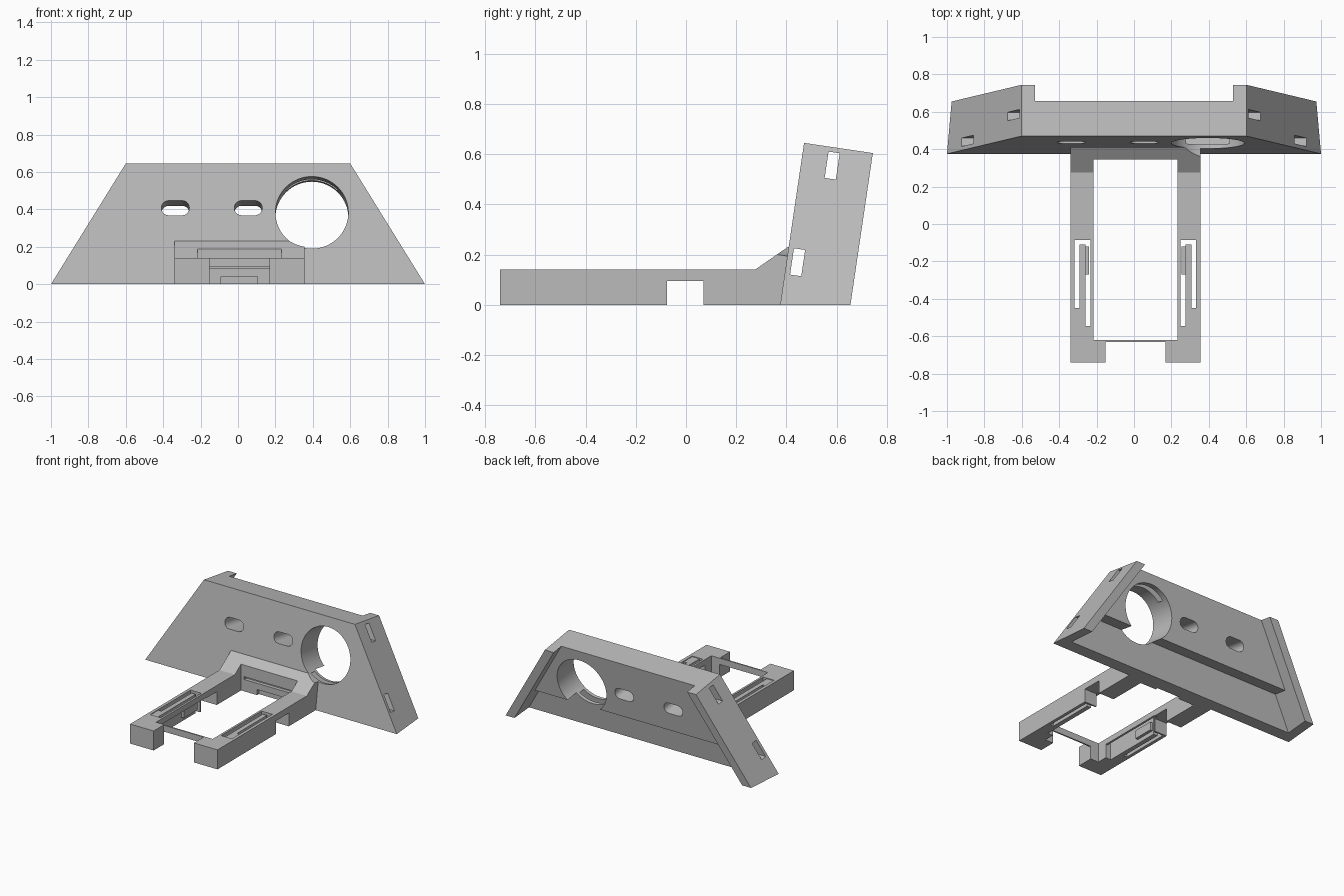
import bpy
import bmesh
import math
from mathutils import Matrix

if "Cube" in bpy.data.objects:
    bpy.data.objects.remove(bpy.data.objects["Cube"], do_unlink=True)

grey = bpy.data.materials.new("plain grey")
grey.use_nodes = True
grey.diffuse_color = (0.5, 0.5, 0.5, 1)
grey.node_tree.nodes["Principled BSDF"].inputs["Base Color"].default_value = (0.5, 0.5, 0.5, 1)

# The panel leans back about its front lower edge
LEAN = Matrix.Translation((0, 0.375, 0)) @ Matrix.Rotation(math.radians(-8.4), 4, "X")
FLAT = Matrix.Identity(4)
MID = 0.0075  # centre line of the cradle


def prism(name, points, start, depth, matrix=FLAT):
    """Extrude a closed outline of 3D points along one vector."""
    bm = bmesh.new()
    face = bm.faces.new([bm.verts.new(p) for p in points])
    out = bmesh.ops.extrude_face_region(bm, geom=[face])
    moved = [v for v in out["geom"] if isinstance(v, bmesh.types.BMVert)]
    bmesh.ops.translate(bm, verts=moved, vec=depth)
    bmesh.ops.translate(bm, verts=bm.verts, vec=start)
    bmesh.ops.recalc_face_normals(bm, faces=bm.faces)
    bm.transform(matrix)
    mesh = bpy.data.meshes.new(name)
    bm.to_mesh(mesh)
    bm.free()
    mesh.materials.append(grey)
    obj = bpy.data.objects.new(name, mesh)
    bpy.context.collection.objects.link(obj)
    return obj


def box(name, x0, x1, y0, y1, z0, z1, matrix=FLAT):
    pts = [(x0, 0, z0), (x1, 0, z0), (x1, 0, z1), (x0, 0, z1)]
    return prism(name, pts, (0, y0, 0), (0, y1 - y0, 0), matrix)


def trapezoid(name, inset, low, high, y0, y1):
    half = [1 - inset - 0.613 * v for v in (low, high)]
    pts = [(-half[0], 0, low), (half[0], 0, low), (half[1], 0, high), (-half[1], 0, high)]
    return prism(name, pts, (0, y0, 0), (0, y1 - y0, 0), LEAN)


def slot(name, x, z, straight, radius, y0, y1, steps):
    """Round-ended hole cutter; a straight length of zero gives a circle."""
    pts = []
    for side in (1, -1):
        for i in range(steps + (1 if straight else 0)):
            a = math.pi * i / steps - math.pi / 2 + (0 if side > 0 else math.pi)
            pts.append((x + side * straight / 2 + radius * math.cos(a), 0,
                        z + radius * math.sin(a)))
    return prism(name, pts, (0, y0, 0), (0, y1 - y0, 0), LEAN)


def cut(target, cutter):
    cutter.hide_render = True
    mod = target.modifiers.new("cut", "BOOLEAN")
    mod.operation = "DIFFERENCE"
    mod.solver = "EXACT"
    mod.object = cutter
    bpy.context.view_layer.objects.active = target
    bpy.ops.object.modifier_apply(modifier=mod.name)
    bpy.data.objects.remove(cutter, do_unlink=True)


def round_hole():
    return slot("hole_cutter", 0.395, 0.387, 0, 0.195, -0.3, 0.5, 32)


# Leaning panel with deeper cheeks along its slanted ends
panel = trapezoid("leaning_panel", 0, -0.1, 0.652, 0, 0.277)
cut(panel, trapezoid("back_pocket", 0.07, -0.2, 0.8, 0.19, 0.4))
cut(panel, trapezoid("lower_recess", 0.07, -0.2, 0.24, 0.09, 0.4))
cut(panel, box("ground_cutter", -2, 2, -1, 2, -1, 0))
cut(panel, round_hole())
for x in (-0.335, 0.055):
    cut(panel, slot("slot_cutter", x, 0.412, 0.07, 0.04, -0.1, 0.4, 10))
# Strap channels running the full width of the panel
for w, v in ((0.044, 0.178), (0.124, 0.579)):
    cut(panel, box("channel_cutter", -1.2, 1.2, w - 0.0225, w + 0.0225,
                   v - 0.053, v + 0.053, LEAN))

# Open cradle with a sloped gusset meeting the panel
profile = [(0, -0.74, 0), (0, 0.385, 0), (0, 0.419, 0.23),
           (0, 0.405, 0.23), (0, 0.275, 0.14), (0, -0.74, 0.14)]
cradle = prism("cradle_frame", profile, (MID - 0.3475, 0, 0), (0.695, 0, 0))
cut(cradle, box("opening", MID - 0.225, MID + 0.225, -0.62, 0.345, -0.1, 0.5))
cut(cradle, box("front_gap", MID - 0.16, MID + 0.16, -0.9, -0.63, -0.1, 0.5))
cut(cradle, box("under_bar", MID - 0.16, MID + 0.16, -0.7, -0.6, -0.1, 0.095))
cut(cradle, box("side_notches", -1, 1, -0.075, 0.07, -0.1, 0.095))
cut(cradle, box("rear_groove", MID - 0.2, MID + 0.2, 0.3, 0.37, 0.085, 0.105))
cut(cradle, box("rear_notch", MID - 0.0975, MID + 0.0975, 0.3, 0.365, -0.1, 0.04))
cut(cradle, round_hole())


def span(side, near, far):
    """Left and right limits for a part mirrored about the cradle centre."""
    return sorted((MID + side * near, MID + side * far))


# Slotted rails, each holding a spring clip
for side, label in ((1, "left"), (-1, "right")):
    cut(cradle, box("rail_slot", *span(side, 0.24, 0.325), -0.545, -0.085, -0.1, 0.5))
    cut(cradle, box("rail_window", *span(side, 0.2, 0.25), -0.545, -0.05, -0.1, 0.1))
    box(label + "_clip_arm", *span(side, 0.267, 0.3), -0.55, -0.11, 0, 0.135)
    box(label + "_clip_root", *span(side, 0.295, 0.33), -0.55, -0.45, 0, 0.135)
    box(label + "_clip_tab", *span(side, 0.247, 0.27), -0.27, -0.12, 0.03, 0.09)

# Smooth the round holes while keeping the edges sharp
for obj in (panel, cradle):
    bpy.ops.object.select_all(action="DESELECT")
    obj.select_set(True)
    bpy.context.view_layer.objects.active = obj
    bpy.ops.object.shade_smooth_by_angle(angle=math.radians(30))
